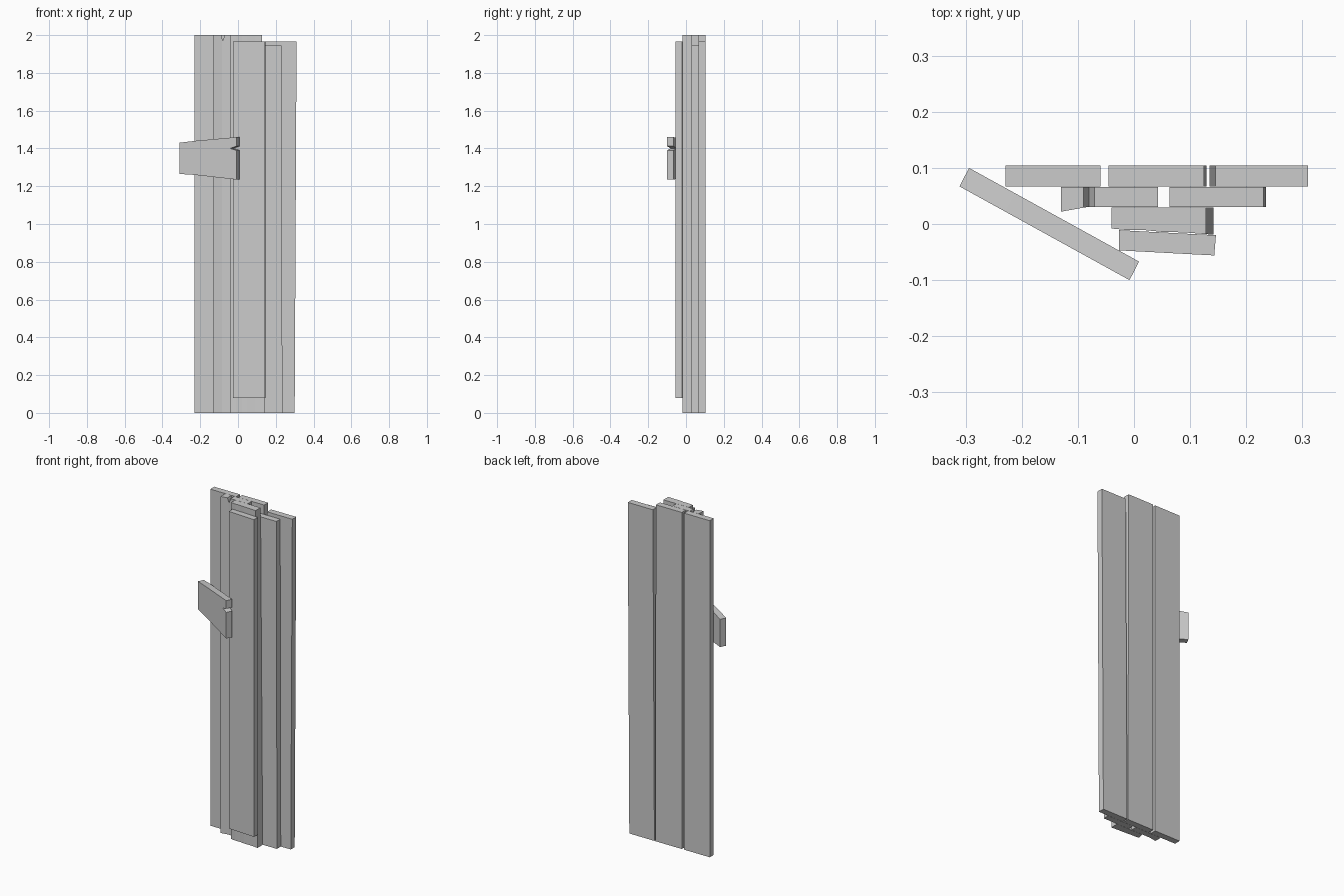
import bpy, bmesh, math
from mathutils import Vector

if "Cube" in bpy.data.objects:
    bpy.data.objects.remove(bpy.data.objects["Cube"])


def loft(name, lower, upper):
    """Solid between two matching loops of 3D points."""
    bm = bmesh.new()
    a = [bm.verts.new(p) for p in lower]
    b = [bm.verts.new(p) for p in upper]
    bm.faces.new(a[::-1])
    bm.faces.new(b)
    n = len(a)
    for i in range(n):
        j = (i + 1) % n
        bm.faces.new((a[i], a[j], b[j], b[i]))
    bmesh.ops.recalc_face_normals(bm, faces=bm.faces)
    me = bpy.data.meshes.new(name)
    bm.to_mesh(me)
    bm.free()
    ob = bpy.data.objects.new(name, me)
    bpy.context.collection.objects.link(ob)
    return ob


def upright(name, bottom, top, z0, z1):
    return loft(name, [(x, y, z0) for x, y in bottom], [(x, y, z1) for x, y in top])


def box_plank(name, xb, xt, y, z0, z1):
    rect = lambda x: [(x[0], y[0]), (x[1], y[0]), (x[1], y[1]), (x[0], y[1])]
    return upright(name, rect(xb), rect(xt), z0, z1)


# back row of three planks
back = (0.067, 0.104)
box_plank("back_plank_left", (-0.229, -0.06), (-0.229, -0.06), back, 0, 2)
box_plank("back_plank_middle", (-0.045, 0.129), (-0.045, 0.125), back, 0, 2)
box_plank("back_plank_right", (0.135, 0.30), (0.145, 0.31), back, 0, 1.965)

# second row: warped left plank with a split top, and a plain right plank
foot = [(-0.13, 0.022), (-0.085, 0.03), (0.043, 0.03), (0.043, 0.066), (-0.13, 0.066)]
split = upright("second_plank_left", foot, foot, 0, 2)
notch = [(-0.093, 2.01), (-0.08, 1.97), (-0.067, 2.01)]
cutter = loft("split_cutter", [(x, 0.0, z) for x, z in notch],
              [(x, 0.08, z) for x, z in notch])
cutter.hide_render = True
cutter.hide_viewport = True
mod = split.modifiers.new("split", 'BOOLEAN')
mod.operation = 'DIFFERENCE'
mod.object = cutter
mod.solver = 'EXACT'
box_plank("second_plank_right", (0.063, 0.235), (0.063, 0.231), (0.03, 0.066), 0, 1.945)

# third plank with a rough front face
rough = [(-0.04, -0.008), (-0.01, -0.011), (0.02, -0.011), (0.05, -0.014),
         (0.09, -0.015)]
upright("third_plank",
        rough + [(0.142, -0.019), (0.142, 0.029), (-0.033, 0.029)],
        rough + [(0.128, -0.018), (0.128, 0.029), (-0.04, 0.029)], 0, 2)

# front plank, turned slightly
front = [(-0.027, -0.047), (0.143, -0.056), (0.146, -0.02), (-0.027, -0.011)]
upright("front_plank", front, front, 0.08, 1.965)

# short broken board leaning across the left side
start, end = Vector((-0.311, 0.067, 0)), Vector((-0.008, -0.1, 0))
depth = Vector((0.017, 0.033, 0))
outline = [(0, 1.265), (0.27, 1.265), (1, 1.235), (1, 1.39), (0.89, 1.40),
           (1, 1.412), (1, 1.46), (0.27, 1.44), (0, 1.43)]
outline[1] = (0.27, 1.26)
face = [start.lerp(end, t) + Vector((0, 0, z)) for t, z in outline]
loft("broken_board", face, [p + depth for p in face])
